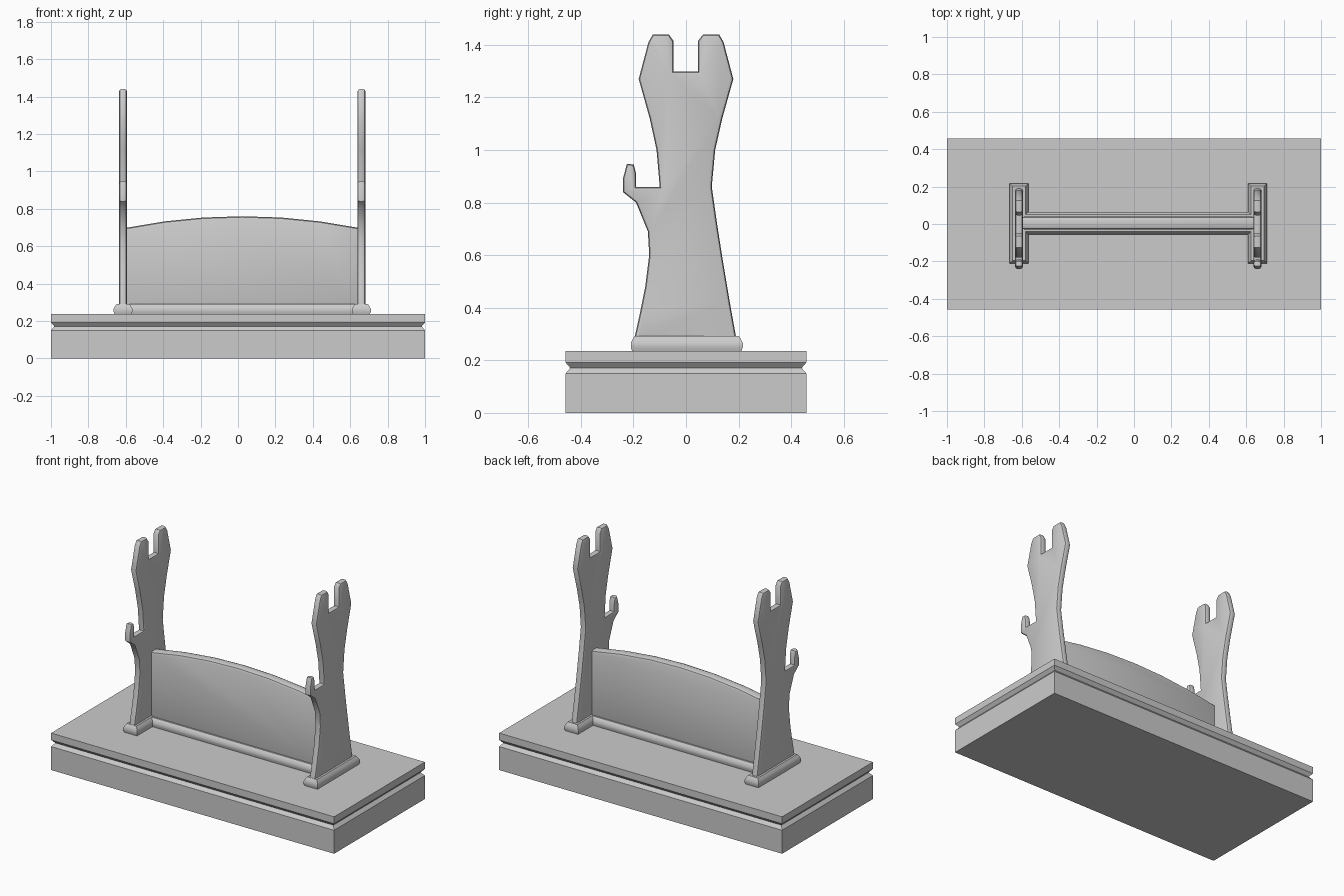
import bpy, bmesh

if "Cube" in bpy.data.objects:
    bpy.data.objects.remove(bpy.data.objects["Cube"])


def finish(bm, name, smooth=True):
    bmesh.ops.recalc_face_normals(bm, faces=bm.faces)
    me = bpy.data.meshes.new(name)
    bm.to_mesh(me)
    bm.free()
    ob = bpy.data.objects.new(name, me)
    bpy.context.collection.objects.link(ob)
    if smooth:
        bpy.ops.object.select_all(action='DESELECT')
        ob.select_set(True)
        bpy.context.view_layer.objects.active = ob
        bpy.ops.object.shade_smooth_by_angle(angle=0.7)
    return ob


def stack(name, cx, cy, rings, smooth=True):
    """Rectangular rings (half x, half y, z) joined into a closed solid."""
    bm = bmesh.new()
    loops = [[bm.verts.new((cx + sx * hx, cy + sy * hy, z))
              for sx, sy in ((-1, -1), (1, -1), (1, 1), (-1, 1))]
             for hx, hy, z in rings]
    for a, b in zip(loops, loops[1:]):
        for i in range(4):
            j = (i + 1) % 4
            bm.faces.new((a[i], a[j], b[j], b[i]))
    bm.faces.new(loops[0])
    bm.faces.new(loops[-1])
    return finish(bm, name, smooth)


def slab(name, pts, axis, center, half, bevel):
    """Outline extruded along an axis (0 = x, 1 = y), with rounded rims."""
    bm = bmesh.new()

    def place(p, d):
        return (d, p[0], p[1]) if axis == 0 else (p[0], d, p[1])

    a = [bm.verts.new(place(p, center - half)) for p in pts]
    b = [bm.verts.new(place(p, center + half)) for p in pts]
    n = len(pts)
    for i in range(n):
        j = (i + 1) % n
        bm.faces.new((a[i], a[j], b[j], b[i]))
    bm.faces.new(a)
    bm.faces.new(b)
    bmesh.ops.recalc_face_normals(bm, faces=bm.faces)
    rim = [e for e in bm.edges
           if abs(e.verts[0].co[axis] - e.verts[1].co[axis]) < 1e-5]
    bmesh.ops.bevel(bm, geom=rim, offset=bevel, segments=2,
                    profile=0.5, affect='EDGES', clamp_overlap=True)
    return finish(bm, name)


# Plinth with a V groove
stack("plinth", 0, 0, [(1, .458, 0), (1, .458, .15), (.982, .44, .171),
                       (1, .458, .192), (1, .458, .236)], smooth=False)

# Upright outline (y, z): fork at the top, hook at the front
upright = [(.195, .26), (.19, .29), (.165, .43), (.14, .58), (.118, .72),
           (.098, .86), (.111, 1.0), (.138, 1.12), (.18, 1.27), (.143, 1.41),
           (.126, 1.44), (.065, 1.44), (.046, 1.415), (.046, 1.298),
           (-.048, 1.298), (-.048, 1.415), (-.065, 1.44), (-.126, 1.44),
           (-.143, 1.41), (-.18, 1.27), (-.138, 1.12), (-.112, 1.0),
           (-.1, .86), (-.19, .86), (-.19, .91), (-.199, .945),
           (-.225, .947), (-.24, .89), (-.24, .84), (-.19, .80),
           (-.145, .69), (-.14, .60), (-.155, .48), (-.175, .38),
           (-.195, .29), (-.198, .26)]

for side, x in (("left", -.615), ("right", .66)):
    slab(side + "_upright", upright, 0, x, .021, .013)
    stack(side + "_foot", x, .003, [(.043, .206, .23), (.05, .213, .25),
                                    (.05, .213, .265), (.042, .206, .28),
                                    (.034, .199, .292)])

# Panel between the uprights with an arched top
x0, x1, n = -.605, .65, 6
arch = []
for i in range(n + 1):
    t = 1 - 2 * i / n
    arch.append(((x0 + x1) / 2 + t * (x1 - x0) / 2, .76 - .063 * t * t))
slab("panel", [(x0, .26), (x1, .26)] + arch, 1, .005, .034, .018)

# Rail under the panel
stack("panel_rail", (x0 + x1) / 2, .005,
      [(.62, .053, .23), (.62, .06, .25), (.62, .06, .265),
       (.62, .053, .28), (.62, .045, .29)])
